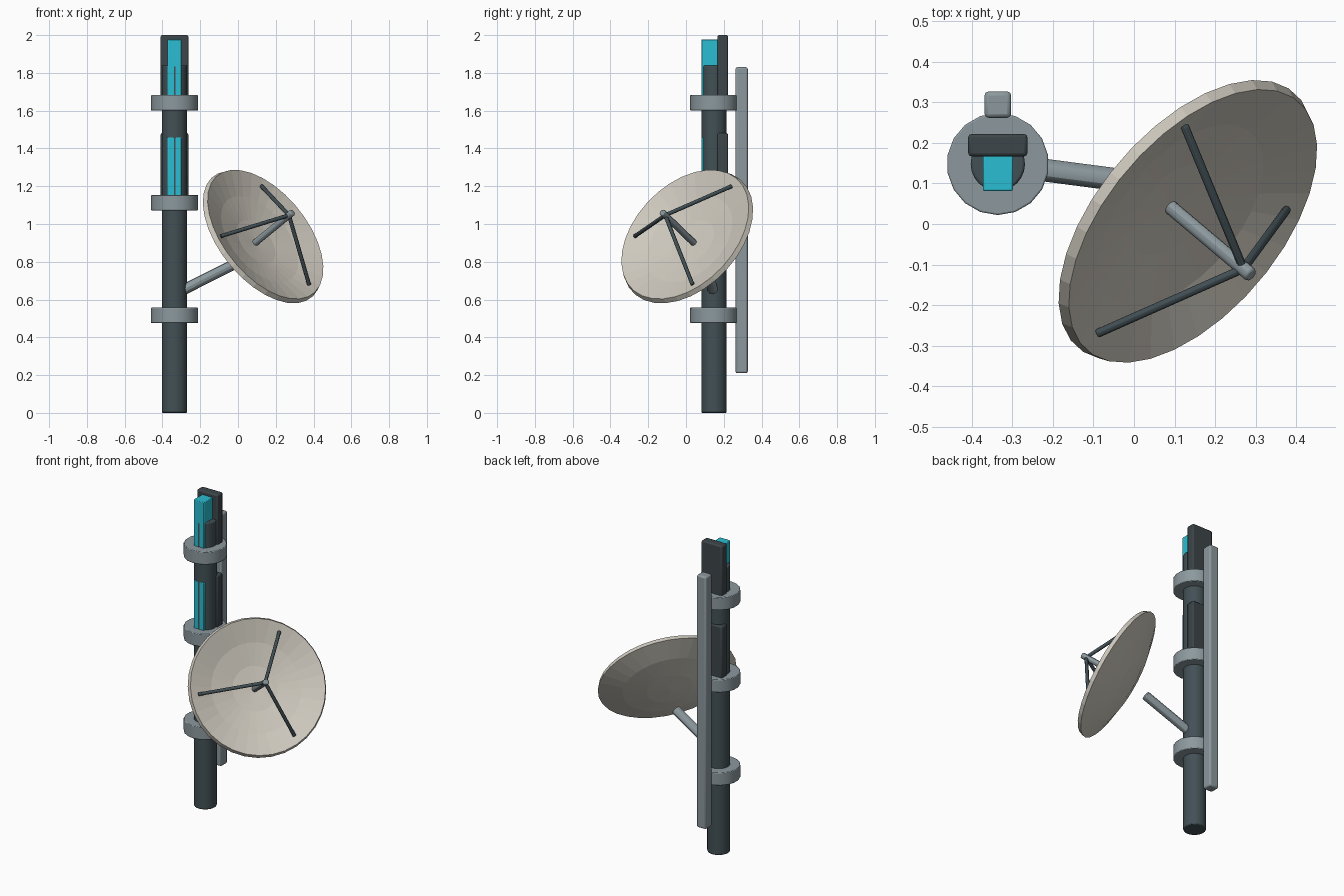
import bpy, bmesh, math
from mathutils import Vector, Matrix

if "Cube" in bpy.data.objects:
    bpy.data.objects.remove(bpy.data.objects["Cube"], do_unlink=True)


def material(name, rgb):
    lin = [((c / 255 + 0.055) / 1.055) ** 2.4 for c in rgb] + [1]
    m = bpy.data.materials.new(name)
    m.use_nodes = True
    m.diffuse_color = lin
    bsdf = next(n for n in m.node_tree.nodes if n.type == 'BSDF_PRINCIPLED')
    bsdf.inputs["Base Color"].default_value = lin
    return m


SLATE = material("dark slate", (66, 80, 85))
CHARCOAL = material("charcoal", (61, 70, 74))
STEEL = material("grey steel", (140, 153, 158))
CREAM = material("warm off white", (206, 201, 190))
CYAN = material("cyan", (42, 190, 210))


def finish(name, bm, mat, bevel=0.0, smooth=True):
    mesh = bpy.data.meshes.new(name)
    bmesh.ops.recalc_face_normals(bm, faces=bm.faces)
    bm.to_mesh(mesh)
    bm.free()
    ob = bpy.data.objects.new(name, mesh)
    bpy.context.collection.objects.link(ob)
    mesh.materials.append(mat)
    if smooth:
        bpy.ops.object.select_all(action='DESELECT')
        ob.select_set(True)
        bpy.context.view_layer.objects.active = ob
        bpy.ops.object.shade_smooth_by_angle(angle=math.radians(30))
    if bevel:
        mod = ob.modifiers.new("soft_edges", 'BEVEL')
        mod.width = bevel
        mod.segments = 2
        mod.limit_method = 'ANGLE'
        mod.angle_limit = math.radians(40)
    return ob


def rod(name, start, end, radius, mat, sides=12, bevel=0.004):
    a, b = Vector(start), Vector(end)
    turn = (b - a).to_track_quat('Z', 'Y').to_matrix().to_4x4()
    bm = bmesh.new()
    bmesh.ops.create_cone(bm, cap_ends=True, segments=sides, radius1=radius, radius2=radius,
                          depth=(b - a).length, matrix=Matrix.Translation((a + b) / 2) @ turn)
    return finish(name, bm, mat, bevel)


def box(name, low, high, mat, bevel=0.008):
    lo, hi = Vector(low), Vector(high)
    bm = bmesh.new()
    bmesh.ops.create_cube(bm, size=1, matrix=Matrix.Translation((lo + hi) / 2)
                          @ Matrix.Diagonal((*(hi - lo), 1)))
    return finish(name, bm, mat, bevel)


# Mast, clamp collars and rear cable duct
PX, PY = -0.336, 0.148
rod("mast", (PX, PY, 0), (PX, PY, 1.84), 0.067, SLATE, 24, 0.006)
for label, z in (("lower", 0.475), ("middle", 1.072), ("upper", 1.6)):
    rod(label + "_collar", (PX, PY, z), (PX, PY, z + 0.082), 0.126, STEEL, 18, 0.004)
box("cable_duct", (PX - 0.033, 0.262, 0.21), (PX + 0.033, 0.327, 1.83), STEEL, 0.01)

# Panel antennas: dark back plate with a cyan front block
for label, top in (("lower", 1.482), ("upper", 2.0)):
    box(label + "_panel_back", (PX - 0.073, 0.167, top - 0.36), (PX + 0.073, 0.222, top), CHARCOAL)
    box(label + "_panel_front", (PX - 0.037, 0.0815, top - 0.34), (PX + 0.037, 0.17, top - 0.023),
        CYAN, 0.004)

# Support arm behind the dish
rod("support_arm", (PX, PY, 0.628), (0.0, 0.104, 0.797), 0.028, STEEL)

# Dish: a shallow lathed bowl with a thick rim
centre = Vector((0.137, 0.002, 0.938))
axis = Vector((0.649, -0.547, 0.529)).normalized()
first = Vector((-0.012, 0.24, 0.263))
first = (first - axis * first.dot(axis)).normalized()
side = axis.cross(first)
SIDES, RIM, DEPTH, WALL = 32, 0.403, 0.085, 0.027


def on_dish(radius, height, angle):
    return centre + axis * height + (first * math.cos(angle) + side * math.sin(angle)) * radius


steps = [1 / 3, 2 / 3, 1]
front = [(RIM * t, 0.013 - DEPTH * (1 - t * t)) for t in steps]
back = [(RIM * t + 0.01 * t, h - WALL) for t, (r, h) in zip(steps, front)]
profile = front + back[::-1]
bm = bmesh.new()
rings = [[bm.verts.new(on_dish(r, h, 2 * math.pi * i / SIDES)) for i in range(SIDES)]
         for r, h in profile]
for low, high in zip(rings, rings[1:]):
    for i in range(SIDES):
        j = (i + 1) % SIDES
        bm.faces.new((low[i], low[j], high[j], high[i]))
for ring, height in ((rings[0], 0.013 - DEPTH), (rings[-1], 0.013 - DEPTH - WALL)):
    hub = bm.verts.new(on_dish(0, height, 0))
    for i in range(SIDES):
        bm.faces.new((ring[i], ring[(i + 1) % SIDES], hub))
finish("dish", bm, CREAM, smooth=False)

# Feed boom and its three struts
rod("feed_boom", on_dish(0, -0.085, 0), on_dish(0, 0.235, 0), 0.018, STEEL, 12, 0.006)
for k in range(3):
    rod("feed_strut_%d" % (k + 1), on_dish(0.355, 0, k * math.tau / 3),
        on_dish(0, 0.205, 0), 0.011, SLATE, 8, 0.002)
